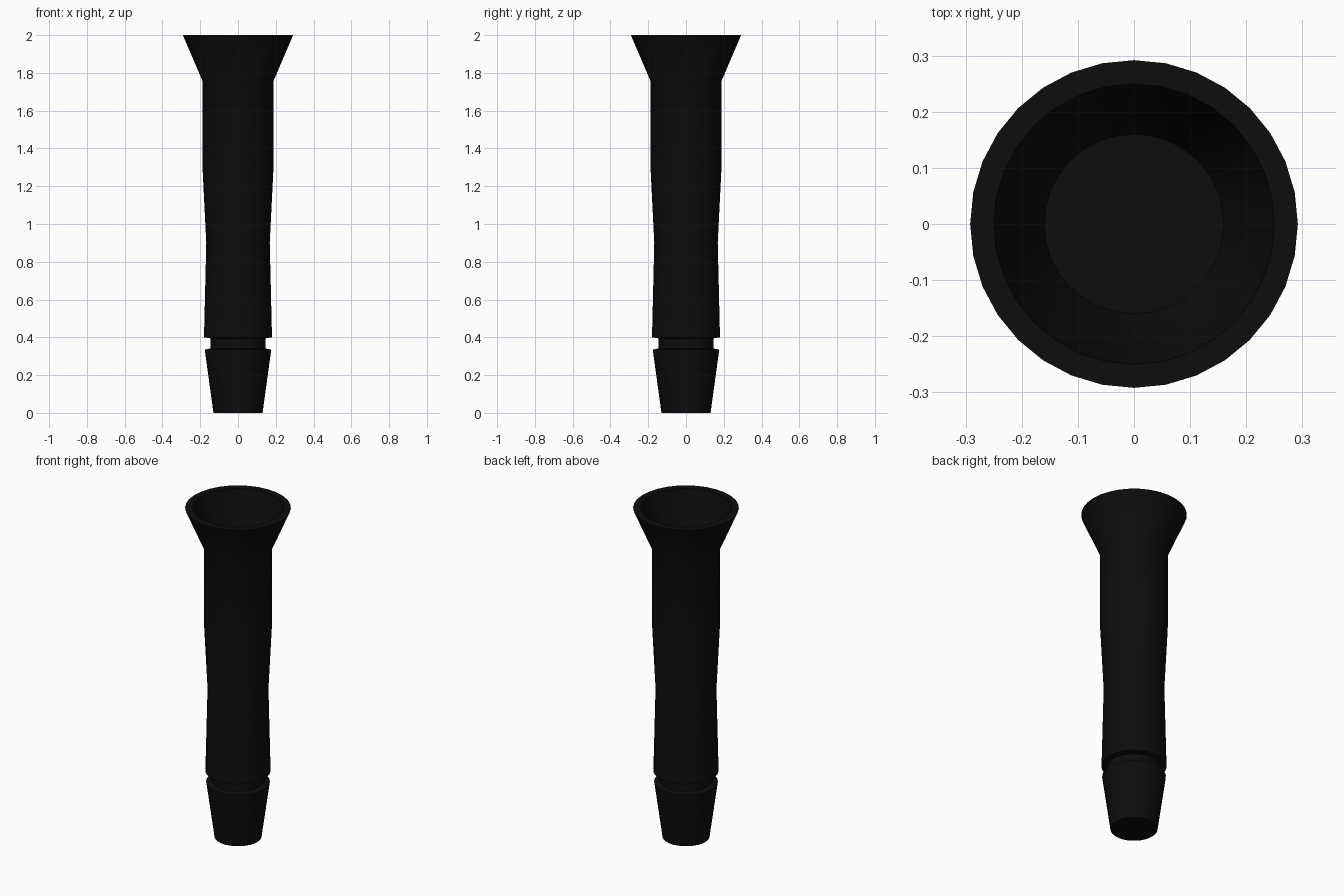
import bpy, bmesh, math

if "Cube" in bpy.data.objects:
    bpy.data.objects.remove(bpy.data.objects["Cube"])

SIDES = 32

black = bpy.data.materials.new("black_metal")
black.diffuse_color = (0.004, 0.004, 0.004, 1)
black.use_nodes = True
black.node_tree.nodes["Principled BSDF"].inputs["Base Color"].default_value = black.diffuse_color


def lathe(name, profile):
    """Revolve (radius, z) points around z; radius 0 ends close to a pole."""
    bm = bmesh.new()
    verts = [bm.verts.new((r, 0, z)) for r, z in profile]
    edges = [bm.edges.new(pair) for pair in zip(verts, verts[1:])]
    bmesh.ops.spin(bm, geom=verts + edges, cent=(0, 0, 0), axis=(0, 0, 1),
                   angle=math.tau, steps=SIDES, use_merge=True)
    bmesh.ops.remove_doubles(bm, verts=bm.verts, dist=0.0005)
    bmesh.ops.recalc_face_normals(bm, faces=bm.faces)
    mesh = bpy.data.meshes.new(name)
    bm.to_mesh(mesh)
    bm.free()
    obj = bpy.data.objects.new(name, mesh)
    bpy.context.collection.objects.link(obj)
    mesh.materials.append(black)
    bpy.ops.object.select_all(action='DESELECT')
    obj.select_set(True)
    bpy.context.view_layer.objects.active = obj
    bpy.ops.object.shade_smooth_by_angle(angle=math.radians(30))
    return obj


# Tapered foot, groove, waisted grip, flared head and its hollow cup
lathe("torch_body", [
    (0, 0), (0.13, 0),
    (0.176, 0.335), (0.146, 0.341),
    (0.146, 0.395), (0.180, 0.40),
    (0.168, 0.90), (0.187, 1.28), (0.187, 1.755),
    (0.292, 2.0), (0.25, 2.0),
    (0.247, 1.98), (0.16, 1.775), (0, 1.775),
])
